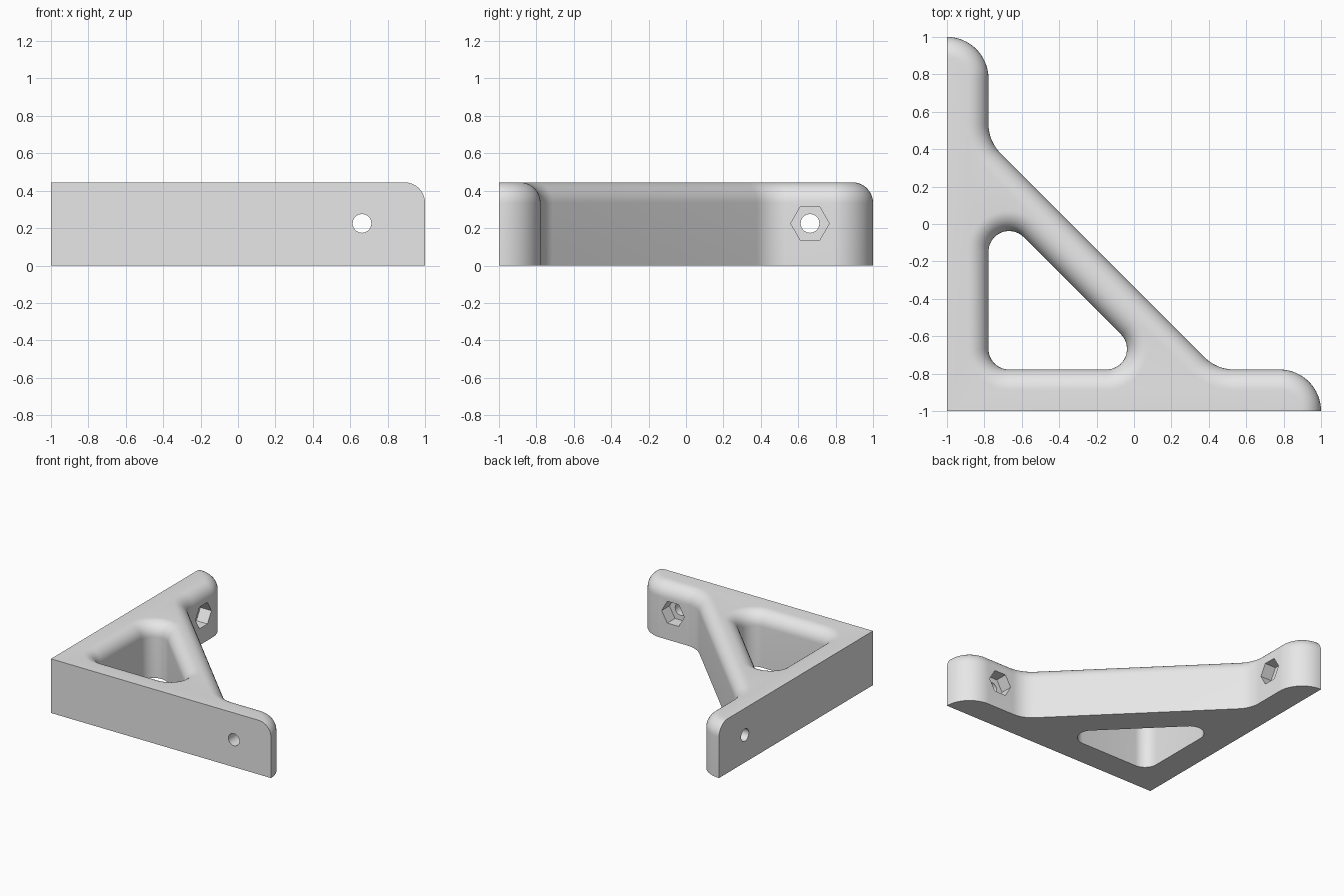
import bpy
import bmesh
from math import sin, cos, pi, radians, sqrt

if "Cube" in bpy.data.objects:
    bpy.data.objects.remove(bpy.data.objects["Cube"])

HEIGHT = 0.445
ARM = 0.222            # arm thickness, also end and web fillet radius
ROUND = 0.11           # top edge rounding and window corner radius
WEB_OUT, WEB_IN = -0.335, -0.66   # x + y on the two sides of the diagonal web
BOLT = (0.663, 0.225)  # bolt position along the arm, height


def arc(cx, cy, r, start, end, n):
    angles = [radians(start + (end - start) * i / n) for i in range(n + 1)]
    return [(cx + r * cos(a), cy + r * sin(a)) for a in angles]


def outer_profile(d):
    """Rounded side of the outline, inset by d, from one arm tip to the other."""
    cy = 2 * ARM - 1
    half = arc(1 - ARM, -1, ARM - d, 0, 90, 16)
    half += arc(WEB_OUT + ARM * sqrt(2) - cy, cy, ARM + d, 270, 225, 10)
    return half + [(y, x) for x, y in reversed(half)]


def window_profile(d):
    """Triangular window with rounded corners, grown by d."""
    a = ARM - 1 + ROUND
    b = WEB_IN - ROUND * sqrt(2) - a
    r = ROUND + d
    return (arc(a, a, r, 180, 270, 12) + arc(b, a, r, 270, 405, 16)
            + arc(a, b, r, 45, 180, 16))


def finish(bm, name):
    bmesh.ops.recalc_face_normals(bm, faces=bm.faces[:])
    mesh = bpy.data.meshes.new(name)
    bm.to_mesh(mesh)
    bm.free()
    obj = bpy.data.objects.new(name, mesh)
    bpy.context.collection.objects.link(obj)
    return obj


def strips(bm, rings, closed):
    count = len(rings[0])
    for low, high in zip(rings, rings[1:]):
        for i in range(count if closed else count - 1):
            j = (i + 1) % count
            bm.faces.new((low[i], low[j], high[j], high[i]))


# Bracket body: stacked rings that follow the rounded top edge
bm = bmesh.new()
levels = [(0, 0)]
for i in range(11):
    t = pi / 2 * i / 10
    levels.append((HEIGHT - ROUND + ROUND * sin(t), ROUND * (1 - cos(t))))
outer = [[bm.verts.new((x, y, z)) for x, y in outer_profile(d)] for z, d in levels]
window = [[bm.verts.new((x, y, z)) for x, y in window_profile(d)] for z, d in levels]
strips(bm, outer, False)
strips(bm, window, True)

# Two flat mounting faces meeting at the square corner
foot = bm.verts.new((-1, -1, 0))
peak = bm.verts.new((-1, -1, HEIGHT))
for end in (0, -1):
    bm.faces.new([foot] + [ring[end] for ring in outer] + [peak])

# Flat bottom and top around the window
for k, corner in ((0, foot), (-1, peak)):
    edges = []
    for loop in (outer[k] + [corner], window[k]):
        for v, w in zip(loop, loop[1:] + loop[:1]):
            edges.append(bm.edges.get((v, w)) or bm.edges.new((v, w)))
    bmesh.ops.triangle_fill(bm, use_beauty=True, edges=edges)
bracket = finish(bm, "corner_bracket")


def cutter(name, sides, radius, y0, y1, swap):
    """Prism through an arm; swap moves it to the other arm."""
    bm = bmesh.new()
    rings = []
    for y in (y0, y1):
        pts = arc(*BOLT, radius, 0, 360, sides)[:-1]
        rings.append([bm.verts.new((y, u, z) if swap else (u, y, z)) for u, z in pts])
    strips(bm, rings, True)
    for ring in rings:
        bm.faces.new(ring)
    obj = finish(bm, name)
    obj.hide_render = True
    return obj


# Bolt holes and hexagonal nut pockets in both arms
bpy.context.view_layer.objects.active = bracket
bracket.select_set(True)
for swap in (False, True):
    for tool in (cutter("bolt_hole", 32, 0.05, -1.1, -0.6, swap),
                 cutter("nut_pocket", 6, 0.103, ARM - 1.1, -0.6, swap)):
        cut = bracket.modifiers.new("cut", "BOOLEAN")
        cut.operation = "DIFFERENCE"
        cut.solver = "EXACT"
        cut.object = tool
        bpy.ops.object.modifier_apply(modifier=cut.name)
        bpy.data.objects.remove(tool)

# Plain grey finish
grey = bpy.data.materials.new("light_grey")
grey.use_nodes = True
colour = (0.8, 0.8, 0.8, 1)
grey.diffuse_color = colour
grey.node_tree.nodes["Principled BSDF"].inputs["Base Color"].default_value = colour
bracket.data.materials.clear()
bracket.data.materials.append(grey)

bpy.ops.object.shade_smooth_by_angle(angle=radians(30))
